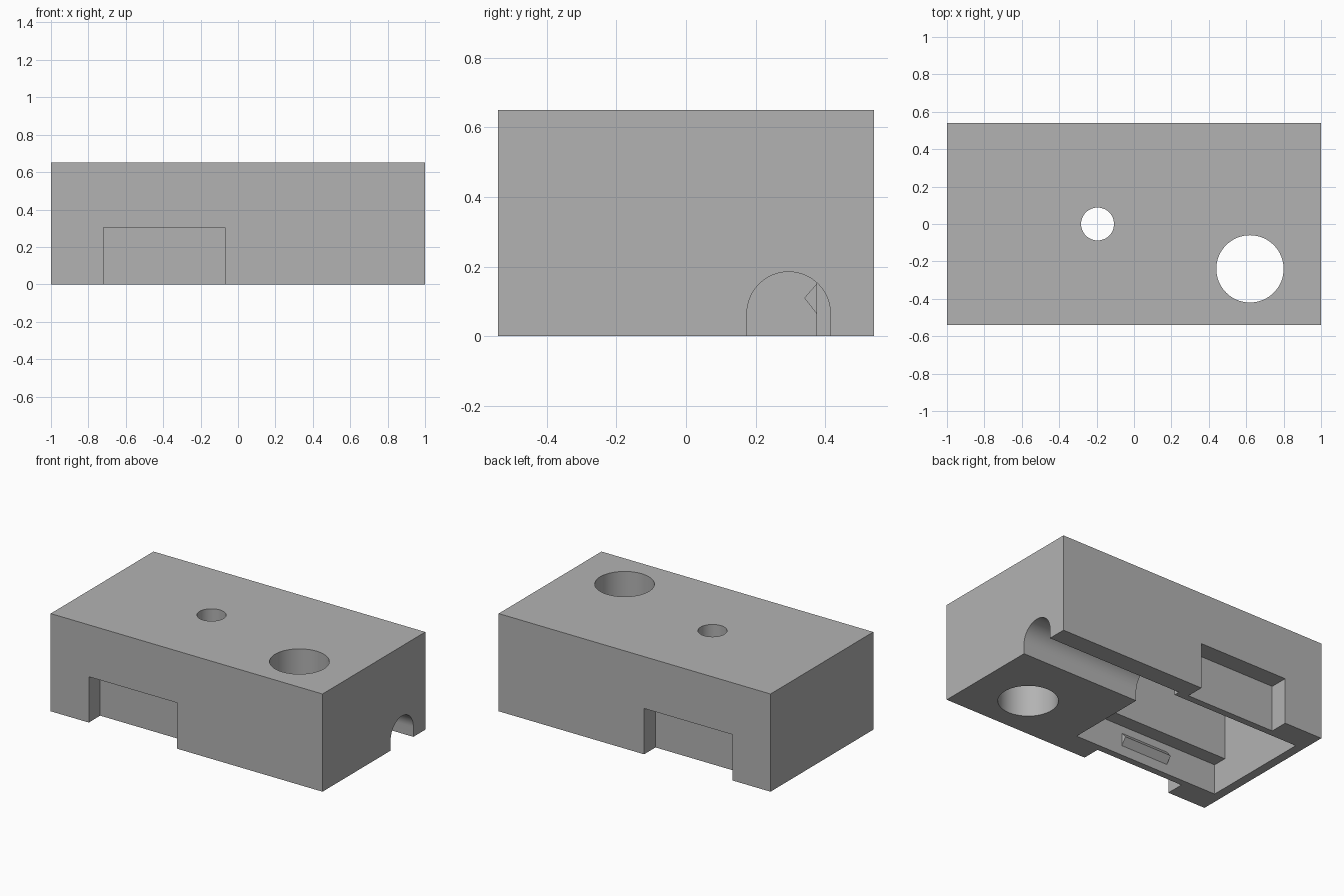
import bpy, bmesh
from math import pi, cos, sin

cube = bpy.data.objects.get("Cube")
if cube:
    bpy.data.objects.remove(cube, do_unlink=True)

grey = bpy.data.materials.new("plain_grey")
grey.use_nodes = True
COLOUR = (0.45, 0.45, 0.45, 1)
grey.diffuse_color = COLOUR
grey.node_tree.nodes["Principled BSDF"].inputs["Base Color"].default_value = COLOUR


def prism(name, profile, axis, start, end):
    """Extrude a 2D outline along x (outline is y, z) or along z (outline is x, y)."""
    bm = bmesh.new()
    place = (lambda u, v: (start, u, v)) if axis == "x" else (lambda u, v: (u, v, start))
    face = bm.faces.new([bm.verts.new(place(u, v)) for u, v in profile])
    extruded = bmesh.ops.extrude_face_region(bm, geom=[face])["geom"]
    length = end - start
    offset = (length, 0, 0) if axis == "x" else (0, 0, length)
    moved = [g for g in extruded if isinstance(g, bmesh.types.BMVert)]
    bmesh.ops.translate(bm, vec=offset, verts=moved)
    bmesh.ops.recalc_face_normals(bm, faces=bm.faces)
    mesh = bpy.data.meshes.new(name)
    bm.to_mesh(mesh)
    bm.free()
    mesh.materials.append(grey)
    obj = bpy.data.objects.new(name, mesh)
    bpy.context.collection.objects.link(obj)
    return obj


def box(name, x0, x1, y0, y1, z0, z1):
    return prism(name, [(x0, y0), (x1, y0), (x1, y1), (x0, y1)], "z", z0, z1)


def arc(cx, cy, r, sweep, n):
    return [(cx + r * cos(sweep * i / n), cy + r * sin(sweep * i / n)) for i in range(n)]


# Housing block
housing = box("housing", -1, 1, -0.54, 0.54, 0, 0.65)

# Cavity open at the bottom, with a narrower upper part
cutters = [
    box("lower_cavity_cutter", -0.94, 0.13, -0.375, 0.375, -0.1, 0.2),
    box("upper_cavity_cutter", -0.94, 0.13, -0.28, 0.28, 0.1, 0.54),
]

# Grip recesses on the front and the back
for side, label in ((-1, "front"), (1, "back")):
    y0, y1 = sorted((side * 0.42, side * 0.7))
    cutters.append(box(label + "_recess_cutter", -0.72, -0.07, y0, y1, -0.1, 0.305))

# Round holes from the top
cutters.append(prism("large_hole_cutter", arc(0.62, -0.24, 0.18, 2 * pi, 64), "z", -0.1, 0.8))
cutters.append(prism("small_hole_cutter", arc(-0.195, 0, 0.088, 2 * pi, 48), "z", 0.4, 0.8))

# Arched cable channel on the left end
arch = arc(0.295, 0.065, 0.12, pi, 32) + [(0.175, 0.065), (0.175, -0.1), (0.415, -0.1)]
cutters.append(prism("cable_channel_cutter", arch, "x", 0, 1.1))

bpy.context.view_layer.objects.active = housing
for cutter in cutters:
    cutter.hide_render = True
    mod = housing.modifiers.new(cutter.name, "BOOLEAN")
    mod.operation = "DIFFERENCE"
    mod.solver = "EXACT"
    mod.object = cutter
    bpy.ops.object.modifier_apply(modifier=mod.name)
    bpy.data.objects.remove(cutter, do_unlink=True)

bpy.ops.object.select_all(action="DESELECT")
housing.select_set(True)
bpy.ops.object.shade_smooth_by_angle(angle=0.5)

# Snap ridges on the inner walls behind the recesses
for side, label in ((-1, "front"), (1, "back")):
    ridge = [(side * y, z) for y, z in ((0.385, 0.065), (0.375, 0.065), (0.34, 0.11),
                                        (0.375, 0.15), (0.385, 0.15))]
    prism(label + "_snap_ridge", ridge, "x", -0.57, -0.22)
